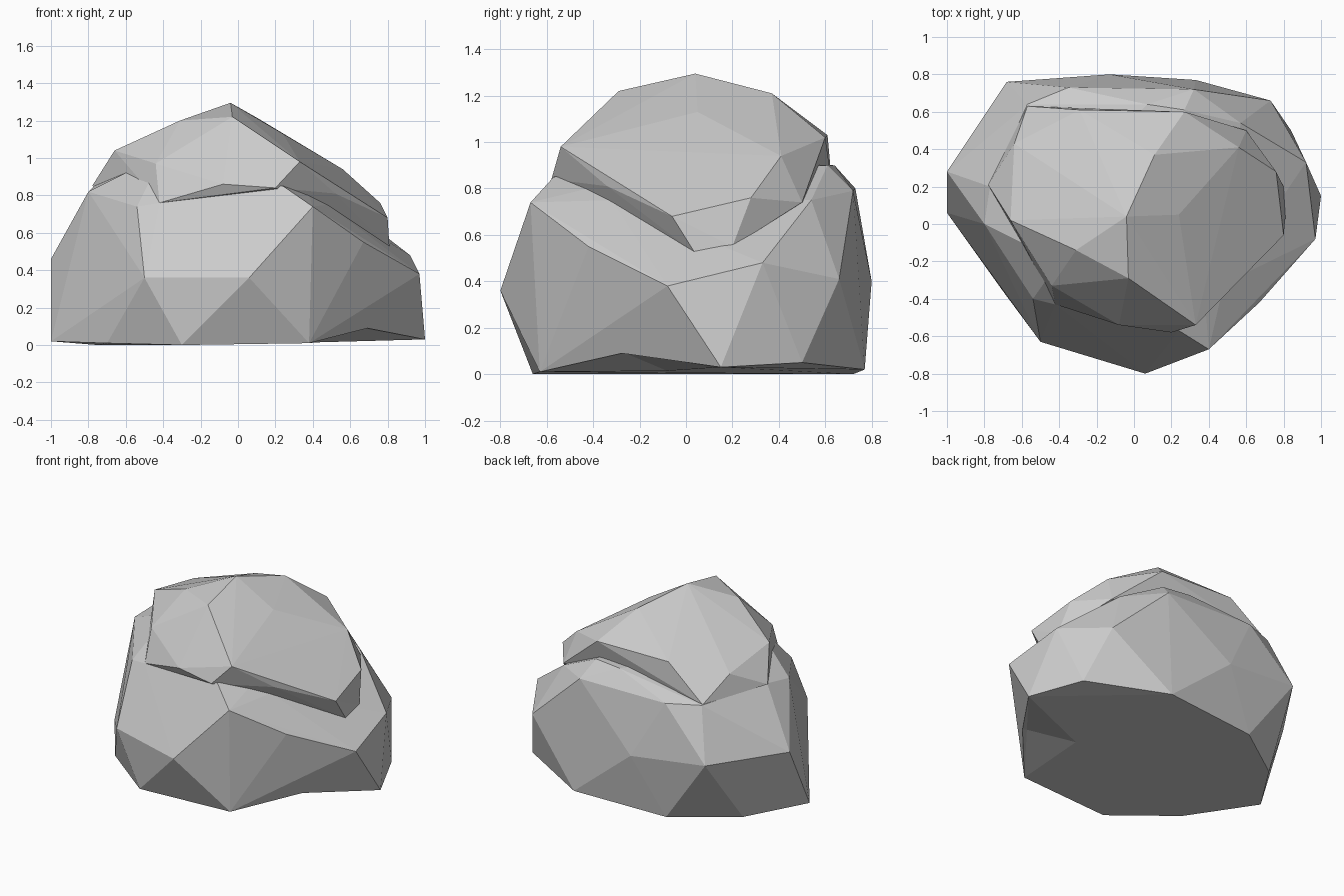
import bpy, bmesh

if "Cube" in bpy.data.objects:
    bpy.data.objects.remove(bpy.data.objects["Cube"])


def faceted_stone(name, *rings):
    """Flat-shaded stone: the convex skin stretched over a few rings of corners."""
    bm = bmesh.new()
    for ring in rings:
        for corner in ring:
            bm.verts.new(corner)
    out = bmesh.ops.convex_hull(bm, input=bm.verts[:])
    loose = {g for g in out["geom_interior"] + out["geom_unused"]
             if isinstance(g, bmesh.types.BMVert)}
    bmesh.ops.delete(bm, geom=list(loose), context='VERTS')
    bmesh.ops.recalc_face_normals(bm, faces=bm.faces[:])
    mesh = bpy.data.meshes.new(name)
    bm.to_mesh(mesh)
    bm.free()
    obj = bpy.data.objects.new(name, mesh)
    bpy.context.collection.objects.link(obj)
    return obj


def combine(target, other, operation):
    """Apply a boolean and remove the second object."""
    mod = target.modifiers.new("combine", 'BOOLEAN')
    mod.operation = operation
    mod.solver = 'EXACT'
    mod.object = other
    bpy.context.view_layer.objects.active = target
    bpy.ops.object.modifier_apply(modifier=mod.name)
    bpy.data.objects.remove(other)


# Lower boulder: foot, widest belt, rim of the ledge, inner line of the groove
foot = [(-.7, -.36, .01), (-.3, -.66, 0), (.38, -.63, .01),
        (1, .15, .03), (.84, .5, .05), (.33, .77, .02), (-.35, .72, 0),
        (-.75, .44, 0), (-1, .06, .02)]
belt = [(-.5, -.63, .36), (.06, -.8, .36), (.69, -.28, .09), (.97, -.08, .38),
        (.92, .33, .48), (.73, .66, .41), (-.13, .8, .4), (-.68, .76, .46),
        (-1, .28, .46)]
rim = [(-.8, 0, .82), (-.54, -.4, .74), (.4, -.67, .74), (.67, -.42, .55),
       (.32, .72, .79), (-.35, .73, .8)]
groove = [(-.77, .2, .85), (-.6, -.1, .92), (-.47, -.3, .88), (-.42, -.43, .76),
          (.24, -.57, .85), (.38, -.42, .8), (.48, -.32, .75), (.81, .04, .52),
          (.8, .2, .55), (.57, .54, .75), (.27, .61, .9), (.07, .64, .9),
          (-.57, .64, .81)]
boulder = faceted_stone("boulder", foot, belt, rim, groove)

# Cap stone: seat in the groove, overhanging edge, crown
seat = [(-.78, .21, .85), (-.42, -.43, .76), (-.08, -.54, .86), (.2, -.58, .84),
        (.81, .04, .52), (.8, .2, .55), (.6, .5, .74), (-.57, .63, .81)]
edge = [(-.66, .02, 1.04), (-.44, -.33, .97), (.33, -.54, .98), (.52, -.34, .81),
        (.8, -.06, .68), (.76, .28, .76), (.56, .41, .94), (.27, .6, 1.02),
        (-.29, .61, 1.03), (-.64, .43, .97)]
crown = [(-.04, .04, 1.295), (-.03, -.29, 1.22), (.11, .37, 1.21),
         (-.31, -.14, 1.2), (.24, .05, 1.13)]
cap = faceted_stone("cap_stone", seat, edge, crown)

# Chip under the front right foot
chip = faceted_stone("foot_chip", [
    (.38, -.63, .01), (1, .15, .03), (.67, -.26, .09), (.8, -.36, .09),
    (.9, -.5, -.1), (.4, -.7, -.1), (1.1, .15, -.1), (.3, 0, -.02)])

# Fuse both stones into one rock and take the chip out
combine(boulder, cap, 'UNION')
combine(boulder, chip, 'DIFFERENCE')
boulder.name = "rock"
